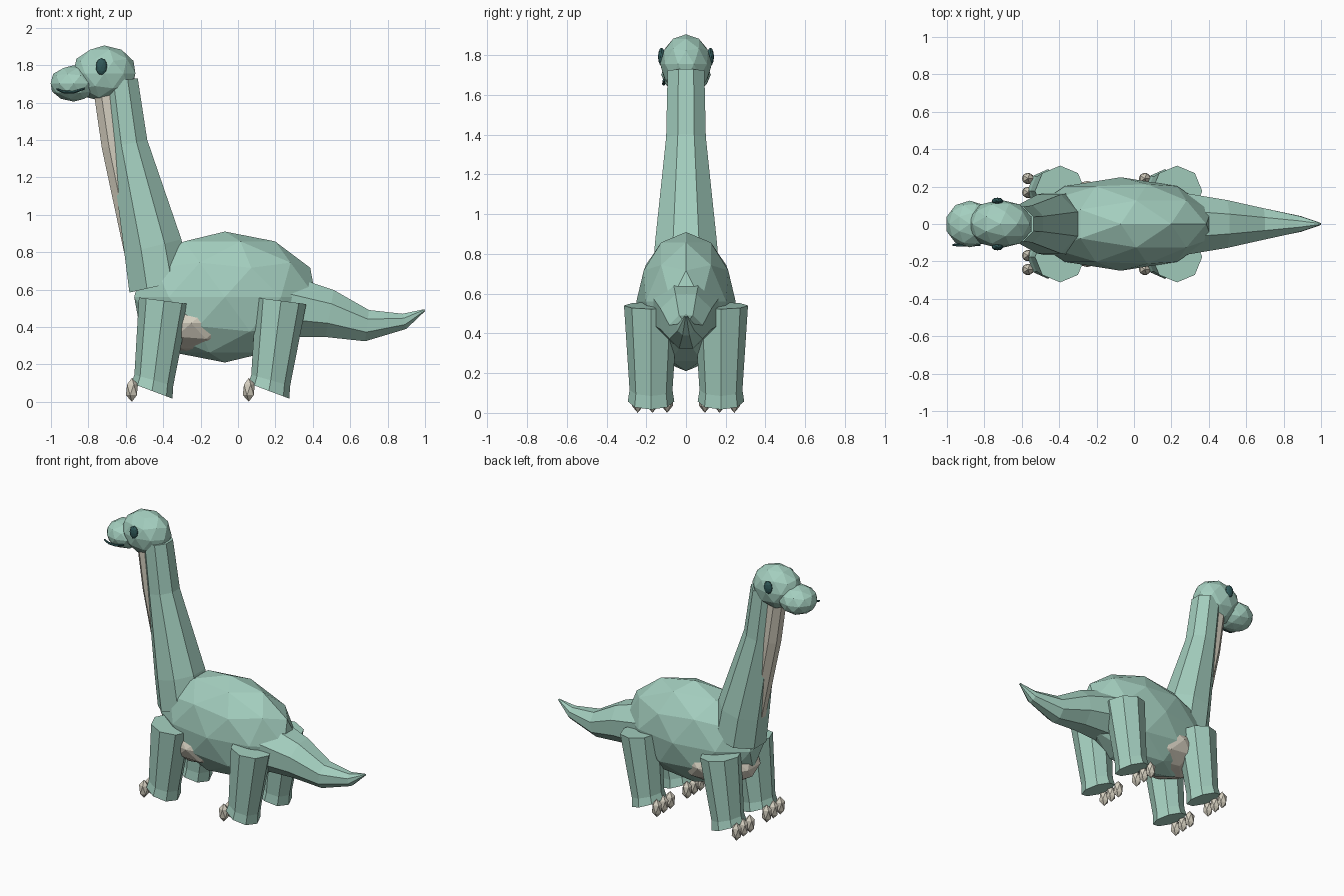
import bpy, bmesh
from math import sin, cos, pi
from mathutils import Matrix, Vector

if "Cube" in bpy.data.objects:
    bpy.data.objects.remove(bpy.data.objects["Cube"])


def material(name, rgb):
    m = bpy.data.materials.new(name)
    m.diffuse_color = (*rgb, 1)
    m.use_nodes = True
    m.node_tree.nodes["Principled BSDF"].inputs["Base Color"].default_value = m.diffuse_color
    return m


GREEN = material("green_skin", (0.37, 0.62, 0.52))
CREAM = material("cream", (0.66, 0.62, 0.52))
DARK = material("dark", (0.03, 0.10, 0.10))


def finish(name, bm, mat):
    bmesh.ops.recalc_face_normals(bm, faces=bm.faces)
    me = bpy.data.meshes.new(name)
    bm.to_mesh(me)
    bm.free()
    me.materials.append(mat)
    ob = bpy.data.objects.new(name, me)
    bpy.context.collection.objects.link(ob)
    return ob


def ball(name, centre, radii, mat, level=2):
    """Faceted ellipsoid."""
    bm = bmesh.new()
    bmesh.ops.create_icosphere(bm, subdivisions=level, radius=1)
    bmesh.ops.transform(bm, verts=bm.verts,
                        matrix=Matrix.Translation(centre) @ Matrix.Diagonal((*radii, 1)))
    return finish(name, bm, mat)


def tube(name, rings, mat, y=0.0, dx=0.0, phase=pi / 8, sides=8):
    """Loft rings given as (x, z, radius, tilt of the ring in the xz plane)."""
    bm = bmesh.new()
    loops = []
    for x, z, r, tilt in rings:
        u = Vector((cos(tilt), 0, sin(tilt)))
        v = Vector((0, 1, 0))
        c = Vector((x + dx, y, z))
        angles = [phase + 2 * pi * i / sides for i in range(sides)]
        loops.append([bm.verts.new(c + r * (cos(a) * u + sin(a) * v)) for a in angles])
    for a, b in zip(loops, loops[1:]):
        for i in range(sides):
            j = (i + 1) % sides
            bm.faces.new((a[i], a[j], b[j], b[i]))
    bm.faces.new(loops[0])
    bm.faces.new(loops[-1])
    return finish(name, bm, mat)


# Torso and pale belly showing through the flanks
ball("body", (-0.07, 0, 0.56), (0.51, 0.25, 0.35), GREEN)
ball("belly", (-0.25, 0, 0.42), (0.30, 0.23, 0.16), CREAM)

# Neck and throat
tube("neck", [(-0.42, 0.62, 0.178, 0.22), (-0.455, 0.83, 0.170, 0.25),
              (-0.583, 1.38, 0.108, 0.20), (-0.628, 1.72, 0.100, 0.10)], GREEN)
tube("throat", [(-0.515, 0.62, 0.045, 0.22), (-0.553, 0.81, 0.062, 0.25),
                (-0.663, 1.37, 0.072, 0.20), (-0.705, 1.65, 0.070, 0.12)], CREAM)

# Tail
tube("tail", [(0.20, 0.52, 0.19, 1.40), (0.49, 0.472, 0.138, 1.40),
              (0.69, 0.407, 0.091, 1.45), (0.89, 0.430, 0.045, 1.80),
              (0.998, 0.490, 0.006, 2.0)], GREEN)

# Head
ball("head", (-0.715, 0, 1.755), (0.175, 0.13, 0.15), GREEN)
ball("snout", (-0.878, 0, 1.702), (0.130, 0.125, 0.097), GREEN)
for side, s in (("left", 1), ("right", -1)):
    ball(side + "_eye", (-0.73, s * 0.123, 1.792), (0.031, 0.018, 0.046), DARK)
tube("mouth", [(-0.970, 1.672, 0.006, 1.6), (-0.935, 1.657, 0.008, 1.6),
               (-0.880, 1.655, 0.008, 1.6), (-0.820, 1.674, 0.006, 1.6)],
     DARK, y=-0.112, sides=6)

# Legs, each with three toes
LEG = [(-0.395, 0.540, 0.136, -0.13), (-0.450, 0.115, 0.108, -0.28),
       (-0.460, 0.058, 0.117, -0.36)]
for end, dx in (("front", 0.0), ("hind", 0.625)):
    for side, s in (("left", 1), ("right", -1)):
        tube(f"{end}_{side}_leg", LEG, GREEN, y=s * 0.176, dx=dx, phase=0)
        for k in range(3):
            ball(f"{end}_{side}_toe_{k + 1}",
                 (-0.567 + dx, s * (0.095 + 0.074 * k), 0.064),
                 (0.036, 0.034, 0.064), CREAM, level=1)
